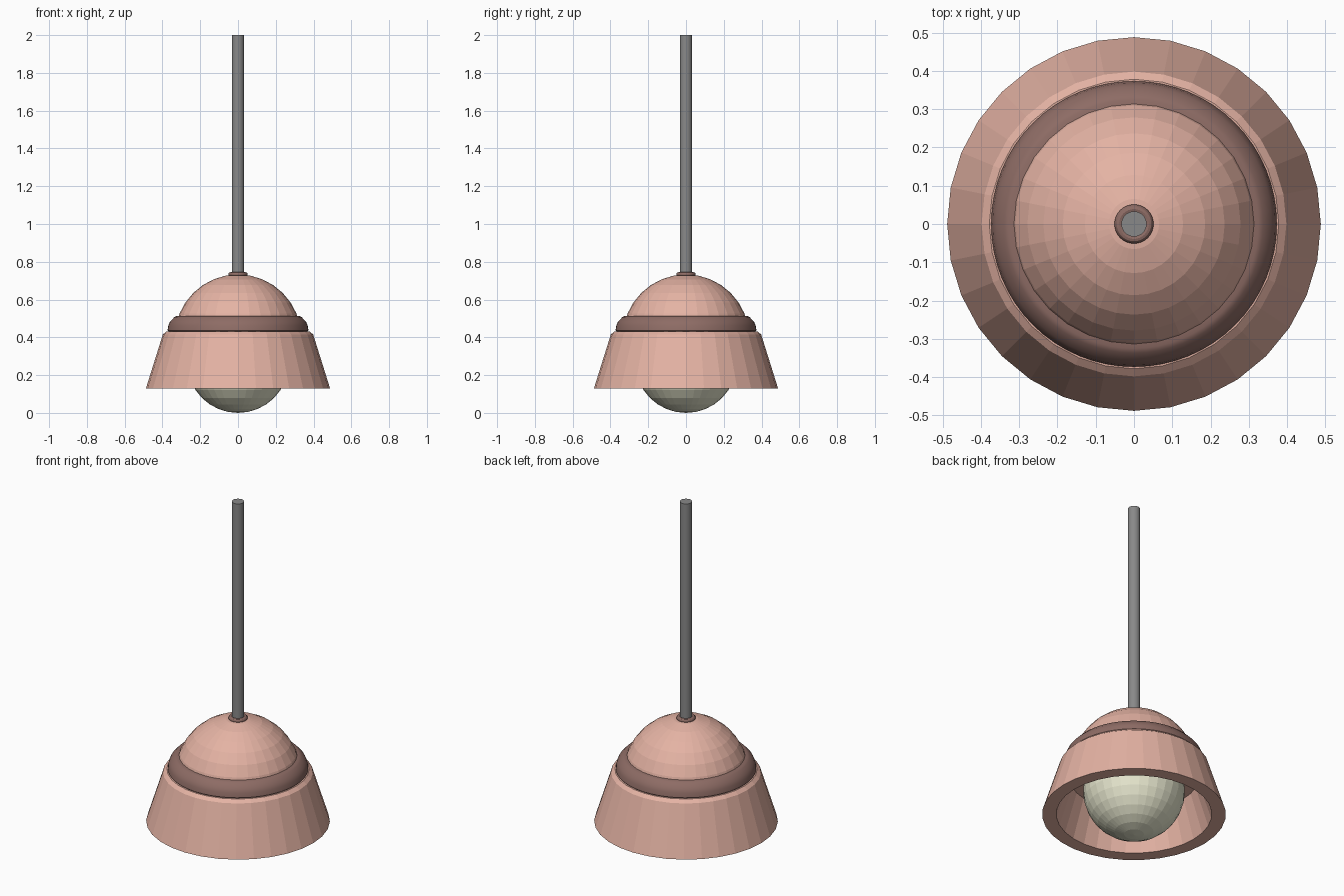
import bpy, bmesh, math

if "Cube" in bpy.data.objects:
    bpy.data.objects.remove(bpy.data.objects["Cube"])


def material(name, rgb):
    m = bpy.data.materials.new(name)
    m.diffuse_color = (*rgb, 1)
    m.use_nodes = True
    m.node_tree.nodes["Principled BSDF"].inputs["Base Color"].default_value = m.diffuse_color
    return m


PINK = material("pink_enamel", (0.78, 0.45, 0.37))
DARK = material("dark_trim", (0.27, 0.15, 0.13))
METAL = material("grey_metal", (0.25, 0.25, 0.25))
GLASS = material("cream_glass", (0.80, 0.80, 0.62))


def lathe(name, profile, mat, segments=32, closed=False, smooth=False):
    """Spin an (r, z) profile round the z axis."""
    bm = bmesh.new()
    verts = [bm.verts.new((r, 0, z)) for r, z in profile]
    pairs = list(zip(verts, verts[1:]))
    if closed:
        pairs.append((verts[-1], verts[0]))
    edges = [bm.edges.new(p) for p in pairs]
    bmesh.ops.spin(bm, geom=verts + edges, cent=(0, 0, 0), axis=(0, 0, 1),
                   angle=math.tau, steps=segments)
    bmesh.ops.remove_doubles(bm, verts=bm.verts, dist=1e-4)
    bmesh.ops.recalc_face_normals(bm, faces=bm.faces)
    mesh = bpy.data.meshes.new(name)
    bm.to_mesh(mesh)
    bm.free()
    mesh.materials.append(mat)
    obj = bpy.data.objects.new(name, mesh)
    bpy.context.collection.objects.link(obj)
    if smooth:
        bpy.ops.object.select_all(action='DESELECT')
        obj.select_set(True)
        bpy.context.view_layer.objects.active = obj
        bpy.ops.object.shade_smooth_by_angle(angle=math.radians(30))
    return obj


def arc(radius, centre_z, start, end, steps):
    """Profile points on a circle, angles in degrees measured from the top."""
    angles = [math.radians(start + (end - start) * i / steps) for i in range(steps + 1)]
    return [(radius * math.sin(a), centre_z + radius * math.cos(a)) for a in angles]


# Faceted upper dome
lathe("dome", arc(0.335, 0.398, 0, 90, 8), PINK)

# Thick flared shade with a ceiling under the band
lathe("shade", [(0.488, 0.128), (0.398, 0.415), (0.378, 0.432), (0.26, 0.432),
                (0.26, 0.35), (0.343, 0.35), (0.413, 0.128)], PINK, closed=True)

# Dark rounded band between dome and shade
lathe("band", [(0.30, 0.43), (0.367, 0.43), (0.373, 0.437), (0.369, 0.462),
               (0.360, 0.483), (0.337, 0.507), (0.325, 0.513), (0.30, 0.513)],
      DARK, 64, closed=True, smooth=True)

# Faceted glass globe
lathe("globe", arc(0.27, 0.27, 0, 180, 16), GLASS)

# Hanging rod and its collar
lathe("rod", [(0, 0.70), (0.033, 0.70), (0.033, 2), (0, 2)], METAL, smooth=True)
collar = [(0.039 + 0.012 * math.cos(i * math.tau / 12),
           0.733 + 0.012 * math.sin(i * math.tau / 12)) for i in range(12)]
lathe("collar", collar, DARK, 32, closed=True, smooth=True)
